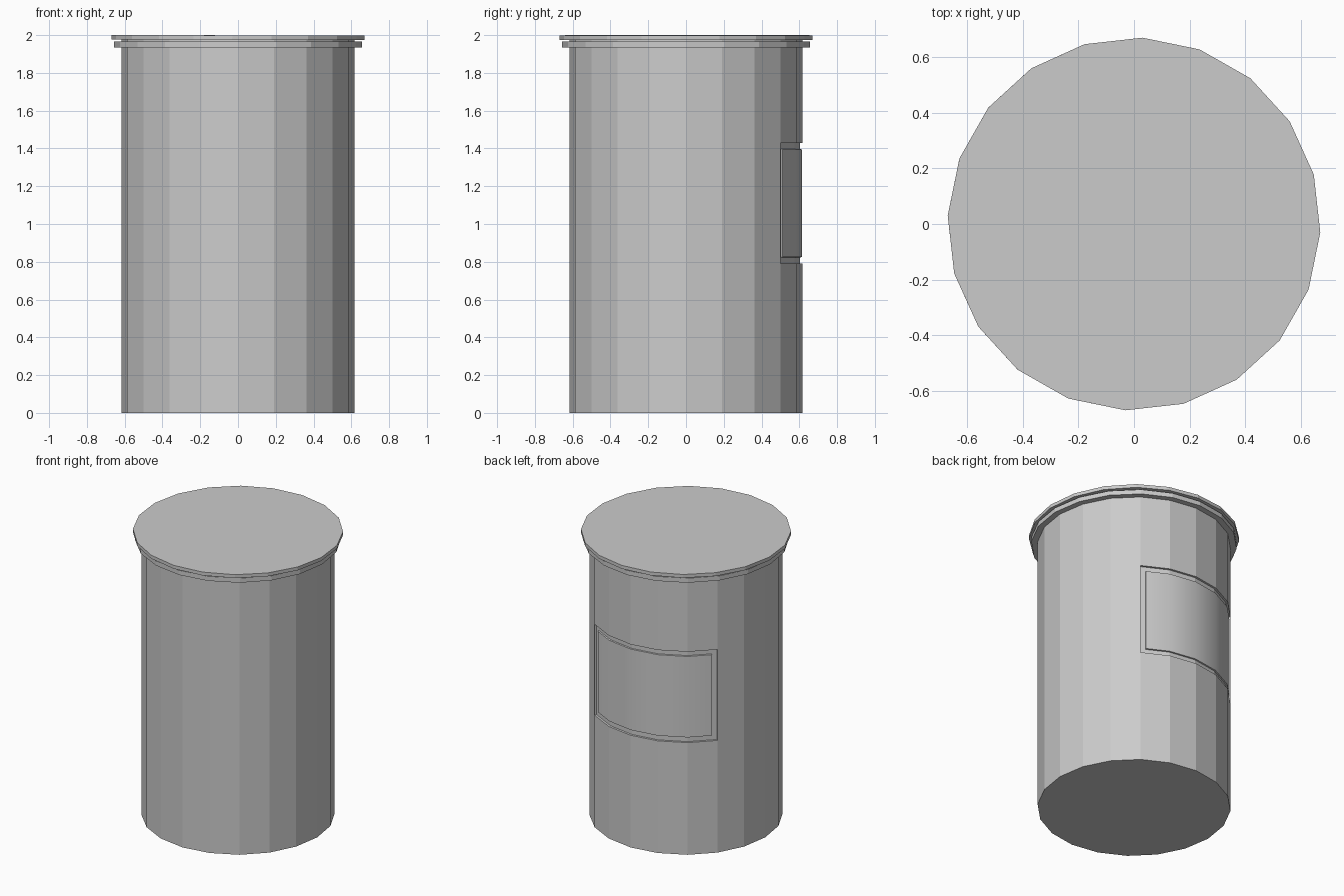
import bpy, bmesh
from math import cos, sin, pi, radians

if "Cube" in bpy.data.objects:
    bpy.data.objects.remove(bpy.data.objects["Cube"])

SIDES = 20

def finish(bm, name):
    bmesh.ops.recalc_face_normals(bm, faces=bm.faces)
    mesh = bpy.data.meshes.new(name)
    bm.to_mesh(mesh)
    bm.free()
    obj = bpy.data.objects.new(name, mesh)
    bpy.context.collection.objects.link(obj)
    return obj

def lathe(radius, heights):
    """Closed 20-sided drum with a ring of vertices at each height."""
    bm = bmesh.new()
    rings = [[bm.verts.new((radius * cos(2 * pi * i / SIDES),
                            radius * sin(2 * pi * i / SIDES), z))
              for i in range(SIDES)] for z in heights]
    walls = []
    for lo, hi in zip(rings, rings[1:]):
        walls.append([bm.faces.new((lo[i], lo[(i + 1) % SIDES],
                                    hi[(i + 1) % SIDES], hi[i]))
                      for i in range(SIDES)])
    bm.faces.new(rings[0][::-1])
    bm.faces.new(rings[-1])
    bm.normal_update()
    return bm, walls

# Jar body, with a shallow label recess and raised panel on the back
bm, walls = lathe(0.617, [0, 0.79, 1.43, 1.98])
label = walls[1][3:8]
for thickness, depth in ((0.001, -0.013), (0.032, 0), (0.002, 0.009)):
    bmesh.ops.inset_region(bm, faces=label, thickness=thickness, depth=depth,
                           use_even_offset=True, use_boundary=True)
for f in label:
    f.smooth = True
finish(bm, "jar_body")

# Rim collar under the lid
bm, _ = lathe(0.657, [1.935, 1.967])
finish(bm, "jar_rim")

# Thin lid, turned slightly against the body
bm, _ = lathe(0.671, [-0.012, 0.012])
lid = finish(bm, "lid")
lid.location.z = 1.987
lid.rotation_euler = (0, radians(0.1), radians(-2.6))
